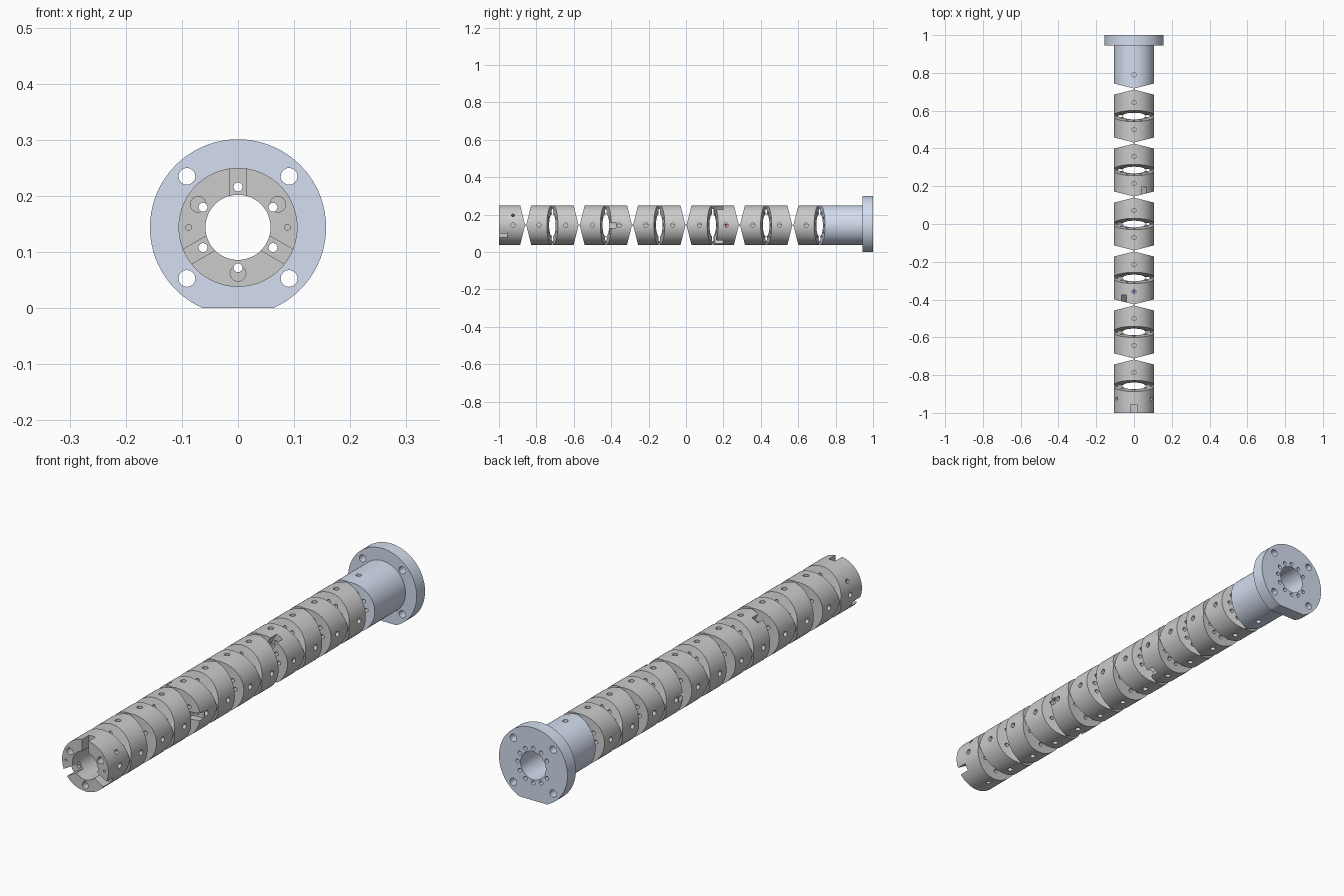
import bpy, bmesh
from math import cos, sin, pi, radians
from mathutils import Matrix, Vector

if "Cube" in bpy.data.objects:
    bpy.data.objects.remove(bpy.data.objects["Cube"])

CZ, R, BORE = 0.144, 0.106, 0.058      # axis height, tube and bore radius
PITCH, GAP, SLOPE = 1 / 7, 0.003, 0.25  # joint spacing, wedge shape
CABLE_R = 0.072
pivots = [5 / 7 - PITCH * i for i in range(12)]


def polar(r, a, y):
    a = radians(a)
    return Vector((r * cos(a), y, CZ + r * sin(a)))


def material(name, rgb):
    m = bpy.data.materials.new(name)
    m.diffuse_color = (*rgb, 1)
    m.use_nodes = True
    m.node_tree.nodes["Principled BSDF"].inputs["Base Color"].default_value = m.diffuse_color
    return m


def finish(name, bm, mat=None):
    bmesh.ops.recalc_face_normals(bm, faces=bm.faces)
    me = bpy.data.meshes.new(name)
    bm.to_mesh(me)
    bm.free()
    ob = bpy.data.objects.new(name, me)
    bpy.context.collection.objects.link(ob)
    if mat:
        me.materials.append(mat)
    return ob


def lathe(name, profile, mat=None, n=72):
    """Revolve (radius, y, slope, axis) points; slope tilts an end into two wedge planes."""
    bm = bmesh.new()
    rings = []
    for r, y, k, ax in profile:
        ring = []
        for j in range(n):
            x, z = r * cos(2 * pi * j / n), r * sin(2 * pi * j / n)
            ring.append(bm.verts.new((x, y + k * abs((x, z)[ax]), CZ + z)))
        rings.append(ring)
    for a, b in zip(rings, rings[1:] + rings[:1]):
        for j in range(n):
            k = (j + 1) % n
            bm.faces.new((a[j], a[k], b[k], b[j]))
    return finish(name, bm, mat)


def rod(bm, p, q, r, n=16):
    d = q - p
    m = Matrix.Translation((p + q) / 2) @ d.to_track_quat('Z', 'Y').to_matrix().to_4x4()
    bmesh.ops.create_cone(bm, cap_ends=True, segments=n, radius1=r, radius2=r,
                          depth=d.length, matrix=m)


def axial(angles, rad, r, y0, y1):
    bm = bmesh.new()
    for a in angles:
        rod(bm, polar(rad, a, y0), polar(rad, a, y1), r)
    return bm


def radial(angles, y, r, r0=0.066, r1=0.13):
    bm = bmesh.new()
    for a in angles:
        rod(bm, polar(r0, a, y), polar(r1, a, y), r)
    return bm


def boxes(angles, y0, y1, width=0.03):
    bm = bmesh.new()
    for a in angles:
        m = (Matrix.Translation(polar(0.09, a, (y0 + y1) / 2)) @ Matrix.Rotation(-radians(a), 4, 'Y')
             @ Matrix.Diagonal((0.09, y1 - y0, width, 1)))
        bmesh.ops.create_cube(bm, size=1, matrix=m)
    return bm


def carve(ob, *cutters):
    """Subtract each cutter, bake the result and shade it."""
    obs = []
    for bm in cutters:
        c = finish("cutter", bm)
        c.hide_render = True
        mod = ob.modifiers.new("cut", 'BOOLEAN')
        mod.object, mod.operation, mod.solver = c, 'DIFFERENCE', 'EXACT'
        obs.append(c)
    dg = bpy.context.evaluated_depsgraph_get()
    me = bpy.data.meshes.new_from_object(ob.evaluated_get(dg))
    ob.modifiers.clear()
    ob.data = me
    for c in obs:
        bpy.data.objects.remove(c)
    bpy.ops.object.select_all(action='DESELECT')
    ob.select_set(True)
    bpy.context.view_layer.objects.active = ob
    bpy.ops.object.shade_smooth_by_angle(angle=radians(25))


blue_grey = material("blue_grey", (0.66, 0.73, 0.87))
red = material("red", (0.8, 0.05, 0.05))
blue = material("blue", (0.1, 0.1, 0.8))
green = material("green", (0.05, 0.7, 0.1))
RED, BLUE = [60, 180, 300], [0, 120, 240]
GREEN = [30, 90, 150, 210, 270, 330]

# Base sleeve with flange, flat foot, bolt holes and cable holes
y0 = pivots[0] + GAP
base = lathe("base_flange", [(BORE, y0, SLOPE, 0), (R, y0, SLOPE, 0), (R, 0.945, 0, 0),
                             (0.157, 0.945, 0, 0), (0.157, 1, 0, 0), (BORE, 1, 0, 0)], blue_grey)
foot = bmesh.new()
bmesh.ops.create_cube(foot, size=1, matrix=Matrix.Translation((0, 0.95, -0.1))
                      @ Matrix.Diagonal((1, 1, 0.2, 1)))
carve(base, foot, axial([45, 135, 225, 315], 0.1287, 0.015, 0.9, 1.05),
      axial(range(0, 360, 30), CABLE_R, 0.008, 0.6, 1.05), radial([90, 270], 0.79, 0.011))

# Links with wedge-shaped ends, alternating between the two bending directions
for i, p in enumerate(pivots):
    last = i == 11
    cables = GREEN + (BLUE if i <= 7 else []) + (RED if i <= 3 else [])
    front = (-1, 0, 0) if last else (pivots[i + 1] + GAP, SLOPE, (i + 1) % 2)
    back = (p - GAP, -SLOPE, i % 2)
    link = lathe("end_link" if last else f"link_{i + 1}",
                 [(BORE, *front), (R, *front), (R, *back), (BORE, *back)])
    mid = -0.925 if last else p - PITCH / 2
    cuts = [axial(cables, CABLE_R, 0.008, mid - 0.15, mid + 0.15),
            radial([0, 180] if last else [0, 90, 180, 270], mid, 0.011)]
    if last:
        cuts += [boxes([90, 210, 330], -1.05, -0.955),
                 axial([30, 150, 270], 0.082, 0.014, -1.05, -0.95),
                 axial([0, 180], 0.088, 0.005, -1.05, -0.94),
                 radial([30, 150, 270], -0.925, 0.009)]
    elif i in (3, 7):
        f = pivots[i + 1]
        cuts.append(boxes(RED if i == 3 else BLUE, f - 0.01, f + 0.054))
    carve(link, *cuts)

# Short hinge pins between neighbouring links
pins = bmesh.new()
for i, p in enumerate(pivots):
    for a in ((90, 270), (0, 180))[i % 2]:
        rod(pins, polar(0.086, a, p), polar(0.104, a, p), 0.004, 10)
finish("hinge_pins", pins)

# Coloured set screws where each cable group ends
for name, a, y, mat in (("red_screw", 0, pivots[3] - PITCH / 2, red),
                        ("blue_screw", 90, pivots[7] - PITCH / 2, blue),
                        ("green_screw", 150, -0.925, green)):
    finish(name, radial([a], y, 0.007, 0.086, 0.097), mat)
